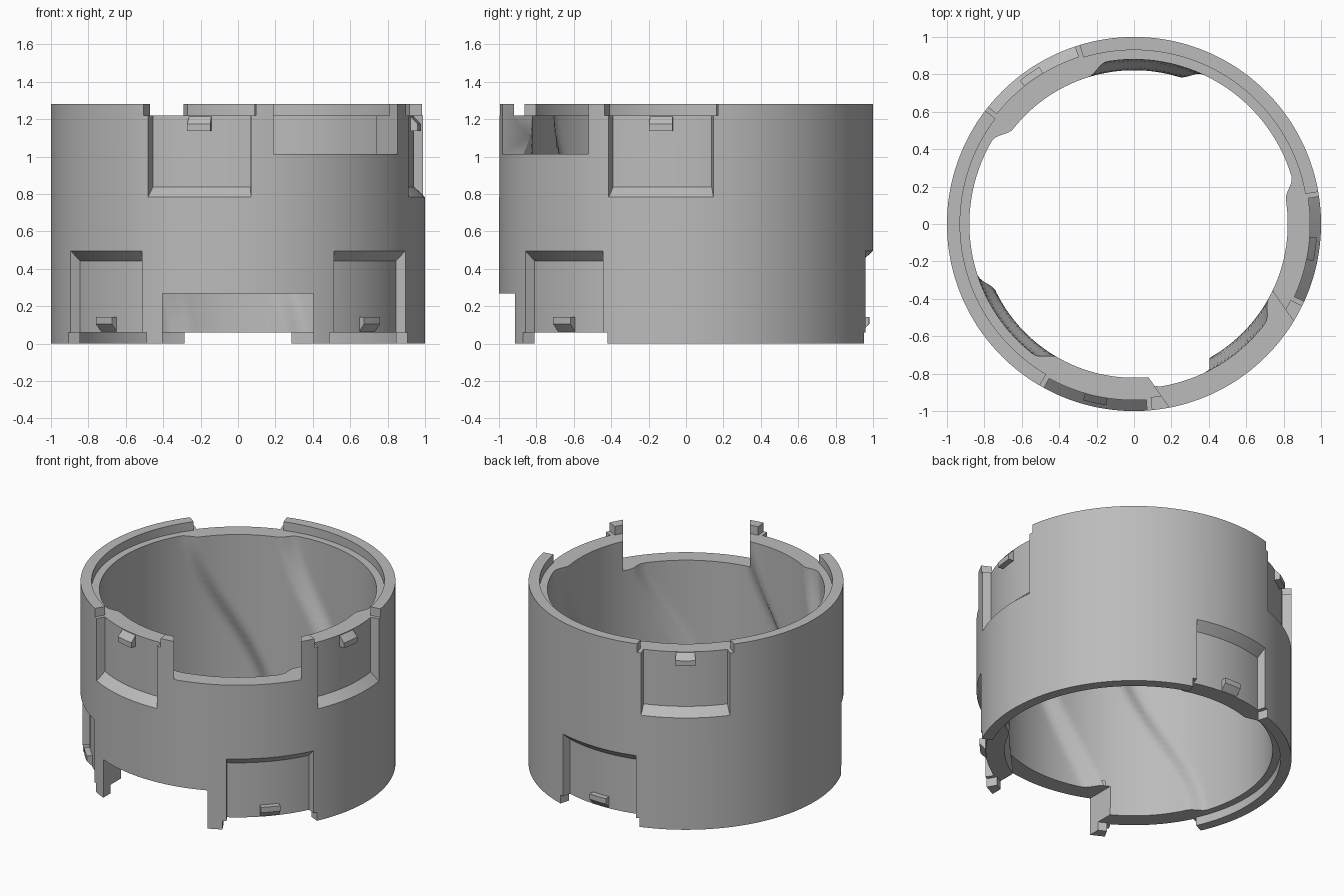
import bpy, bmesh, math
from mathutils import Matrix

if "Cube" in bpy.data.objects:
    bpy.data.objects.remove(bpy.data.objects["Cube"])

H, STEP, LIP, FLOOR = 1.28, 0.06, 0.93, 0.942   # height, rim step, rim inner radius, pocket floor radius
TWIST = 34.8                                     # turn of the top features against the bottom ones
POCKETS = (90, 222.8, 317.2)                     # pocket centres at the bottom
NOTCH = 270                                      # notch direction at the bottom
SEG = 240

grey = bpy.data.materials.new("grey")
grey.diffuse_color = (0.5, 0.5, 0.5, 1)
grey.use_nodes = True
grey.node_tree.nodes["Principled BSDF"].inputs["Base Color"].default_value = grey.diffuse_color


def smooth(t):
    t = max(0.0, min(1.0, t))
    return t * t * (3 - 2 * t)


def add_object(name, bm):
    bmesh.ops.recalc_face_normals(bm, faces=bm.faces)
    mesh = bpy.data.meshes.new(name)
    bm.to_mesh(mesh)
    bm.free()
    mesh.materials.append(grey)
    ob = bpy.data.objects.new(name, mesh)
    bpy.context.collection.objects.link(ob)
    return ob


def sector(name, profile, centre, half, n=24):
    """Sweep an (r, z) profile around z over centre +- half degrees."""
    bm = bmesh.new()
    rows = []
    for i in range(n + 1):
        a = math.radians(centre - half + 2 * half * i / n)
        rows.append([bm.verts.new((r * math.cos(a), r * math.sin(a), z)) for r, z in profile])
    k = len(profile)
    for p, q in zip(rows, rows[1:]):
        for j in range(k):
            bm.faces.new((p[j], p[(j + 1) % k], q[(j + 1) % k], q[j]))
    bm.faces.new(rows[0])
    bm.faces.new(rows[-1])
    return add_object(name, bm)


def notch_box(centre, z0, z1):
    bm = bmesh.new()
    m = (Matrix.Rotation(math.radians(centre), 4, 'Z')
         @ Matrix.Translation((0.9, 0, (z0 + z1) / 2))
         @ Matrix.Diagonal((0.8, 0.808, z1 - z0, 1)))
    bmesh.ops.create_cube(bm, size=1, matrix=m)
    return add_object("notch_cutter", bm)


def inner_radius(deg, z):
    """Bore with three bulges that wind from the bottom pockets to the top ones."""
    turn = TWIST * smooth(z / H)
    r = 0.88
    for c in POCKETS:
        d = abs((deg - c - turn + 180) % 360 - 180)
        r -= 0.058 * (1 - smooth((d - 17.5) / 7.5))
    return r


# ring body: outer wall, stepped rims, twisted bore
bm = bmesh.new()
ROWS = 24
stations = [(1, 0), (1, H), (LIP, H), (LIP, H - STEP)]
stations += [(None, H - STEP - (H - 2 * STEP) * i / ROWS) for i in range(ROWS + 1)]
stations += [(LIP, STEP), (LIP, 0)]
loops = []
for r, z in stations:
    loop = []
    for i in range(SEG):
        deg = 360 * i / SEG
        rad = inner_radius(deg, z) if r is None else r
        a = math.radians(deg)
        loop.append(bm.verts.new((rad * math.cos(a), rad * math.sin(a), z)))
    loops.append(loop)
for p, q in zip(loops, loops[1:] + loops[:1]):
    for i in range(SEG):
        j = (i + 1) % SEG
        bm.faces.new((p[i], p[j], q[j], q[i]))
body = add_object("ring_body", bm)

# cutters and clips, bottom set and its flipped, turned copy at the top
cutters, clips = [], []
for side, turn in (("bottom", 0), ("top", TWIST)):
    def prof(points):
        return [(r, z if side == "bottom" else H - z) for r, z in points]

    for c in POCKETS:
        c += turn
        # gap in the rim
        cutters.append(sector("rim_gap_cutter", prof(
            [(0.91, -0.1), (1.1, -0.1), (1.1, STEP), (0.91, STEP)]), c, 17.9))
        # pocket with a sloped end
        cutters.append(sector("pocket_cutter", prof(
            [(FLOOR, 0.03), (1.116, 0.03), (1.116, 0.605), (FLOOR, 0.442)]), c, 16.4))
        # wedge clip on the pocket floor
        clips.append(sector(side + "_clip", prof(
            [(FLOOR - 0.02, 0.065), (FLOOR, 0.065), (0.98, 0.105),
             (0.98, 0.142), (FLOOR - 0.02, 0.142)]), c, 3.7, 6))
    z0, z1 = (-0.1, 0.267) if side == "bottom" else (H - 0.267, H + 0.1)
    cutters.append(notch_box(NOTCH + turn, z0, z1))

for cut in cutters:
    mod = body.modifiers.new("cut", 'BOOLEAN')
    mod.operation = 'DIFFERENCE'
    mod.solver = 'EXACT'
    mod.object = cut

# bake the cuts and drop the cutters
bpy.context.view_layer.update()
dg = bpy.context.evaluated_depsgraph_get()
result = bpy.data.meshes.new_from_object(body.evaluated_get(dg))
body.modifiers.clear()
body.data = result
for cut in cutters:
    bpy.data.objects.remove(cut, do_unlink=True)
bpy.context.view_layer.update()

# smooth shading with sharp edges kept
for ob in [body] + clips:
    ob.select_set(True)
bpy.context.view_layer.objects.active = body
bpy.ops.object.shade_smooth_by_angle(angle=math.radians(28))
